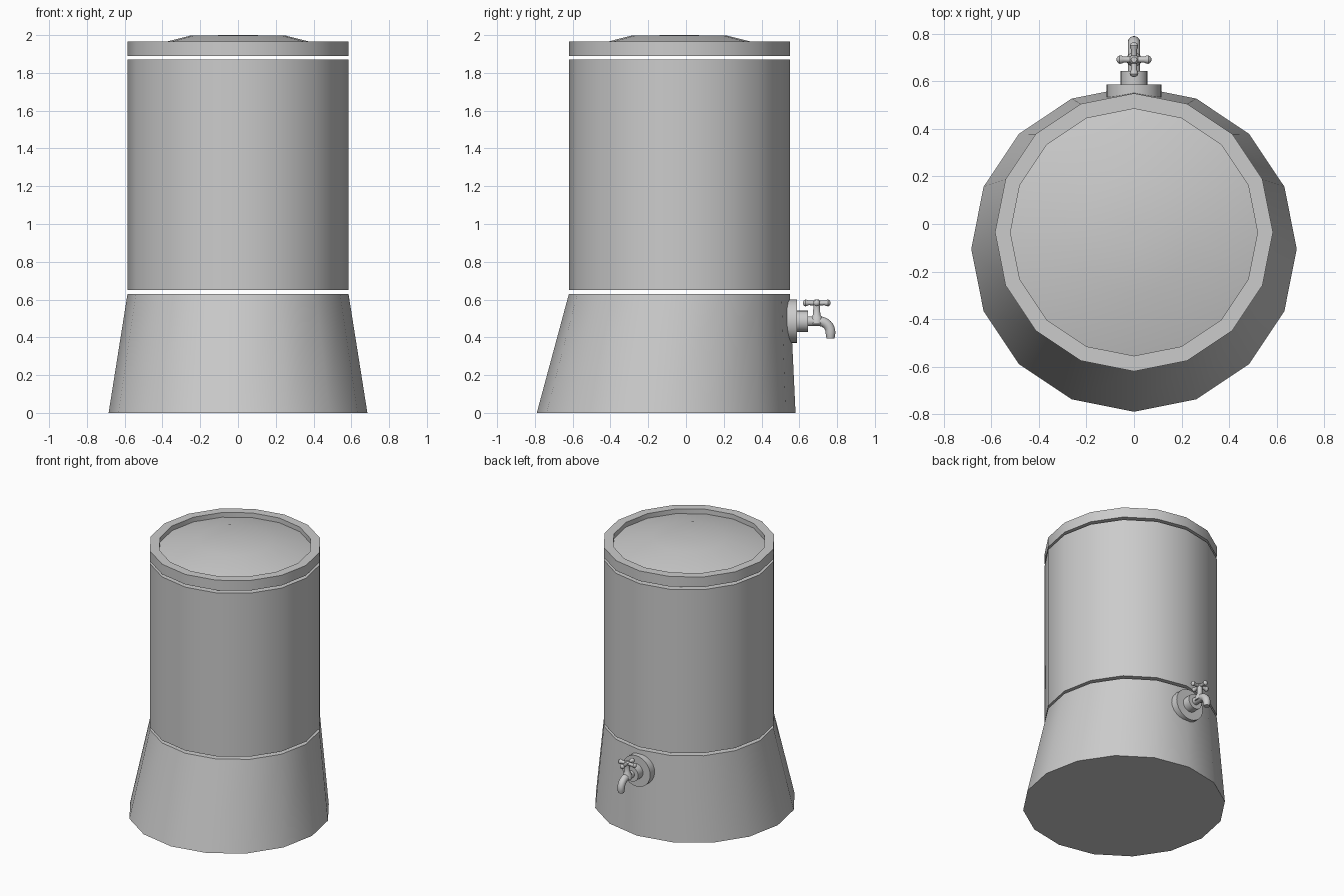
import bpy, bmesh, math
from mathutils import Vector

if "Cube" in bpy.data.objects:
    bpy.data.objects.remove(bpy.data.objects["Cube"])

X, Y, Z = Vector((1, 0, 0)), Vector((0, 1, 0)), Vector((0, 0, 1))


def loft(name, stations, sides):
    """Closed skin through rings given as (centre, direction, radius)."""
    bm = bmesh.new()
    rings = []
    for centre, d, r in stations:
        d = Vector(d).normalized()
        u = Y if abs(d.x) > 0.9 else X
        v = d.cross(u)
        rings.append([bm.verts.new(Vector(centre) + r * (math.cos(a) * u + math.sin(a) * v))
                      for a in (2 * math.pi * i / sides for i in range(sides))])
    for a, b in zip(rings, rings[1:]):
        for i in range(sides):
            j = (i + 1) % sides
            bm.faces.new((a[i], a[j], b[j], b[i]))
    bm.faces.new(rings[0][::-1])
    bm.faces.new(rings[-1])
    bmesh.ops.recalc_face_normals(bm, faces=bm.faces)
    mesh = bpy.data.meshes.new(name)
    bm.to_mesh(mesh)
    bm.free()
    ob = bpy.data.objects.new(name, mesh)
    bpy.context.collection.objects.link(ob)
    bpy.ops.object.select_all(action='DESELECT')
    ob.select_set(True)
    bpy.context.view_layer.objects.active = ob
    bpy.ops.object.shade_smooth_by_angle(angle=math.radians(35))
    return ob


def turned(name, start, axis, profile, sides):
    """Straight turned part: profile of (distance along axis, radius)."""
    return loft(name, [(Vector(start) + axis * t, axis, r) for t, r in profile], sides)


# Drum: skewed base, body and recessed domed lid, with open gaps between
CY = -0.035
loft("base", [((0, -0.105, 0), Z, 0.685), ((0, CY, 0.63), Z, 0.585)], 16)
turned("body", (0, CY, 0), Z, [(0.65, 0.585), (1.87, 0.585)], 16)
turned("lid", (0, CY, 0), Z, [(1.89, 0.585), (1.965, 0.585), (1.965, 0.52),
                              (1.93, 0.52), (1.998, 0.25), (2.0, 0.02)], 16)

# Tap mounting: wall flange and collar
TZ = 0.485
turned("tap_flange", (0, 0, TZ), Y, [(0.53, 0.115), (0.587, 0.115)], 24)
turned("tap_collar", (0, 0, TZ), Y, [(0.57, 0.056), (0.645, 0.056)], 24)

# Spout: straight pipe, quarter bend down, flared mouth
bend_y, bend_r = 0.705, 0.06
path = [((0, 0.63, TZ), Y, 0.026)]
for i in range(9):
    a = math.pi / 2 * i / 8
    s, c = math.sin(a), math.cos(a)
    path.append(((0, bend_y + bend_r * s, TZ - bend_r + bend_r * c), (0, c, -s), 0.026))
path += [((0, 0.765, 0.41), -Z, 0.024), ((0, 0.765, 0.395), -Z, 0.021)]
loft("tap_spout", path, 16)

# Valve stem with a wider foot
turned("tap_stem", (0, 0.692, 0), Z,
       [(0.47, 0.032), (0.505, 0.03), (0.52, 0.019), (0.56, 0.018), (0.59, 0.02), (0.6, 0.012)], 16)

# Cross handle: two bars with rounded knob ends
half = [(0, 0.013), (0.042, 0.012), (0.05, 0.016), (0.06, 0.018), (0.068, 0.014), (0.073, 0.005)]
bar = [(-t, r) for t, r in half[:0:-1]] + half
for label, axis in (("x", X), ("y", Y)):
    turned("tap_handle_" + label, (0, 0.692, 0.582), axis, bar, 12)
